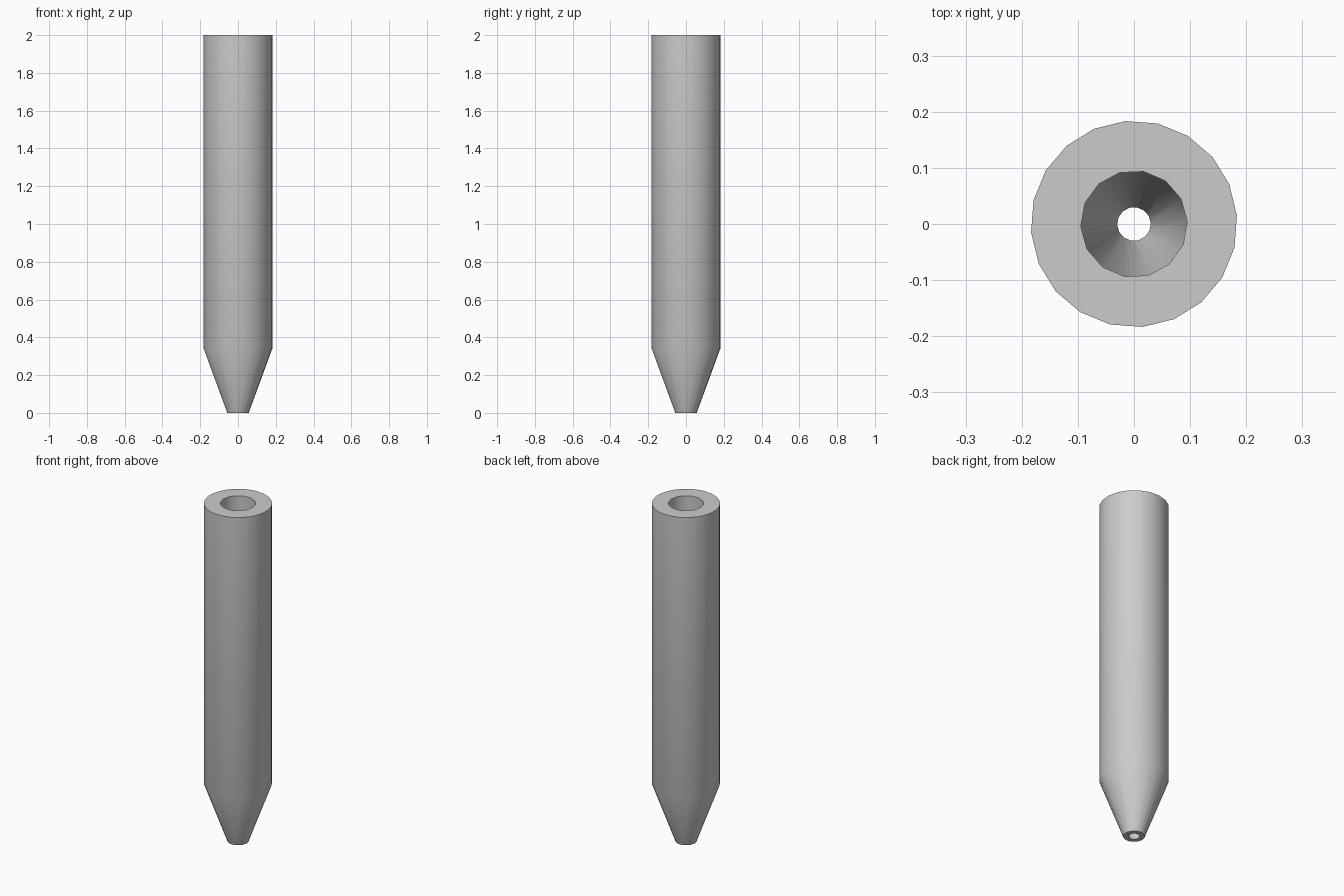
import bpy, bmesh
from math import cos, sin, pi, radians

cube = bpy.data.objects.get("Cube")
if cube:
    bpy.data.objects.remove(cube, do_unlink=True)

grey = bpy.data.materials.new("light_grey")
grey.use_nodes = True
colour = (0.6, 0.6, 0.6, 1)
grey.diffuse_color = colour
grey.node_tree.nodes["Principled BSDF"].inputs["Base Color"].default_value = colour

bm = bmesh.new()


def wall(profile, sides, phase):
    """Turn a (radius, height) profile into a wall and return its end edge loops."""
    rings = [[bm.verts.new((r * cos(phase + 2 * pi * i / sides),
                            r * sin(phase + 2 * pi * i / sides), z))
              for i in range(sides)] for r, z in profile]
    for low, high in zip(rings, rings[1:]):
        for i in range(sides):
            j = (i + 1) % sides
            bm.faces.new((low[i], low[j], high[j], high[i]))
    return [[bm.edges.get((ring[i], ring[i - 1])) for i in range(sides)]
            for ring in (rings[0], rings[-1])]


# Outer barrel with tapered tip, and the bore that narrows to a small outlet
outer = wall([(0.057, 0), (0.184, 0.345), (0.184, 2)], 20, radians(4.7))
inner = wall([(0.03, 0), (0.095, 0.345), (0.095, 2)], 14, radians(2.5))

# Flat rings closing the outlet and the top rim
for a, b in zip(outer, inner):
    bmesh.ops.triangle_fill(bm, edges=a + b, use_beauty=True, normal=(0, 0, 1))
bmesh.ops.recalc_face_normals(bm, faces=bm.faces)

mesh = bpy.data.meshes.new("tapered_tube")
bm.to_mesh(mesh)
bm.free()
mesh.materials.append(grey)
tube = bpy.data.objects.new("tapered_tube", mesh)
bpy.context.collection.objects.link(tube)

# Smooth walls with crisp rims
bpy.ops.object.select_all(action="DESELECT")
tube.select_set(True)
bpy.context.view_layer.objects.active = tube
bpy.ops.object.shade_smooth_by_angle(angle=radians(30))
